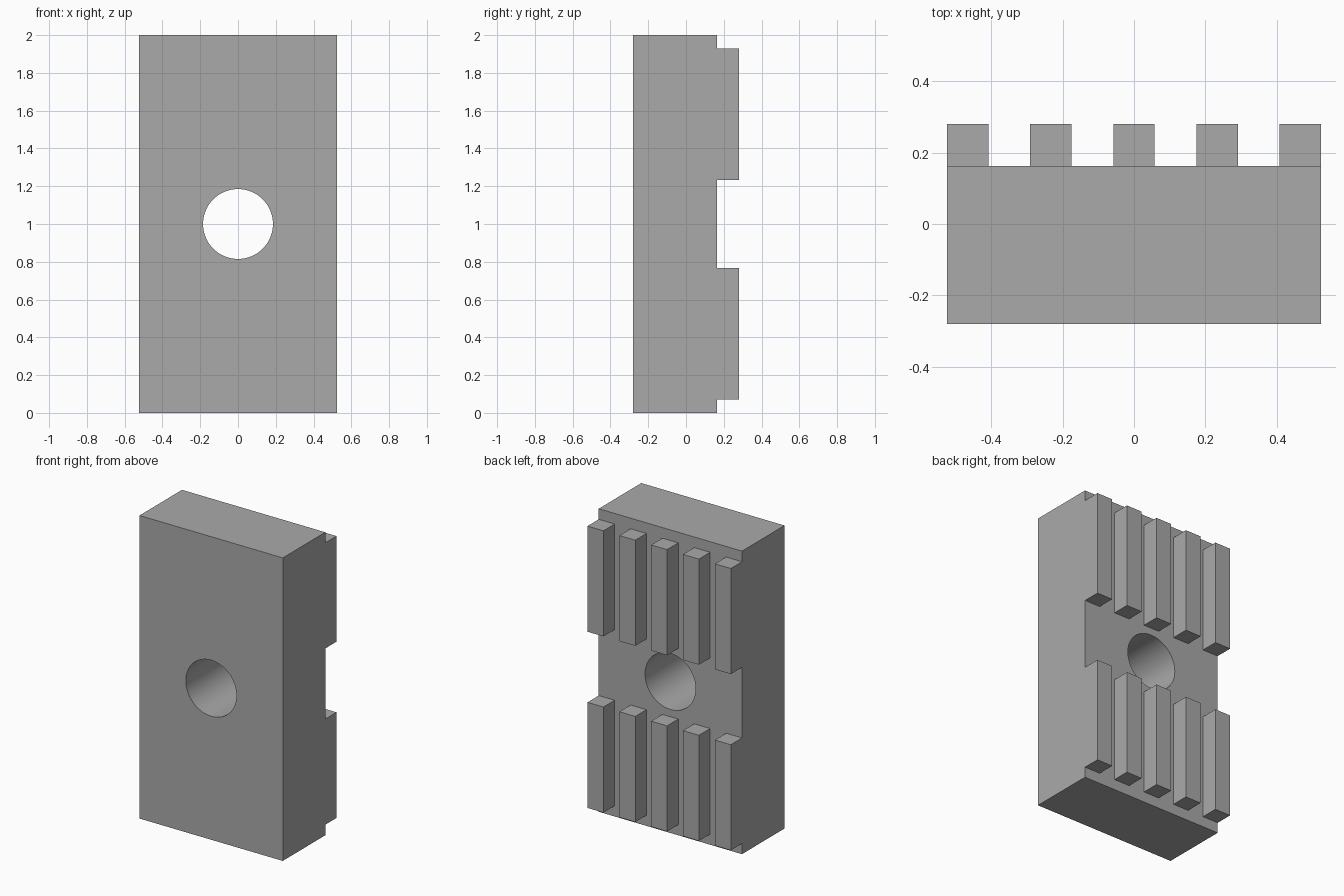
import bpy, bmesh, math

default = bpy.data.objects.get("Cube")
if default:
    bpy.data.objects.remove(default, do_unlink=True)

HALF_W, FRONT, FACE, BACK, HEIGHT = 0.523, -0.28, 0.163, 0.28, 2.0
HOLE_R, SIDES = 0.185, 64
RIB_W, RIB_LOW, RIB_HIGH, RIBS = 0.116, 0.07, 0.767, 5

grey = bpy.data.materials.new("plain grey")
grey.use_nodes = True
colour = (0.4, 0.4, 0.4, 1)
grey.diffuse_color = colour
grey.node_tree.nodes["Principled BSDF"].inputs["Base Color"].default_value = colour


def add_object(name, bm):
    mesh = bpy.data.meshes.new(name)
    bmesh.ops.recalc_face_normals(bm, faces=bm.faces)
    bm.to_mesh(mesh)
    bm.free()
    mesh.materials.append(grey)
    obj = bpy.data.objects.new(name, mesh)
    bpy.context.collection.objects.link(obj)
    return obj


def box(name, x0, x1, y0, y1, z0, z1):
    bm = bmesh.new()
    bmesh.ops.create_cube(bm, size=1)
    for v in bm.verts:
        v.co = (x0 if v.co.x < 0 else x1,
                y0 if v.co.y < 0 else y1,
                z0 if v.co.z < 0 else z1)
    return add_object(name, bm)


# Block with a round through-hole: outline and hole filled, then extruded
bm = bmesh.new()
outline = [(-HALF_W, 0), (HALF_W, 0), (HALF_W, HEIGHT), (-HALF_W, HEIGHT)]
angles = [2 * math.pi * i / SIDES for i in range(SIDES)]
circle = [(HOLE_R * math.cos(a), HEIGHT / 2 + HOLE_R * math.sin(a)) for a in angles]
edges = []
for loop in (outline, circle):
    verts = [bm.verts.new((x, FRONT, z)) for x, z in loop]
    edges += [bm.edges.new((v, verts[i - 1])) for i, v in enumerate(verts)]
bmesh.ops.triangle_fill(bm, edges=edges, use_beauty=True)
extruded = bmesh.ops.extrude_face_region(bm, geom=bm.faces[:], use_keep_orig=True)
for item in extruded["geom"]:
    if isinstance(item, bmesh.types.BMVert):
        item.co.y = FACE
block = add_object("block", bm)
bpy.context.view_layer.objects.active = block
block.select_set(True)
bpy.ops.object.shade_smooth_by_angle(angle=math.radians(30))

# Two rows of upright ribs on the back face
pitch = (2 * HALF_W - RIB_W) / (RIBS - 1)
for row, z0, z1 in (("lower", RIB_LOW, RIB_HIGH),
                    ("upper", HEIGHT - RIB_HIGH, HEIGHT - RIB_LOW)):
    for i in range(RIBS):
        x = -HALF_W + i * pitch
        box(f"{row}_rib_{i + 1}", x, x + RIB_W, FACE, BACK, z0, z1)
